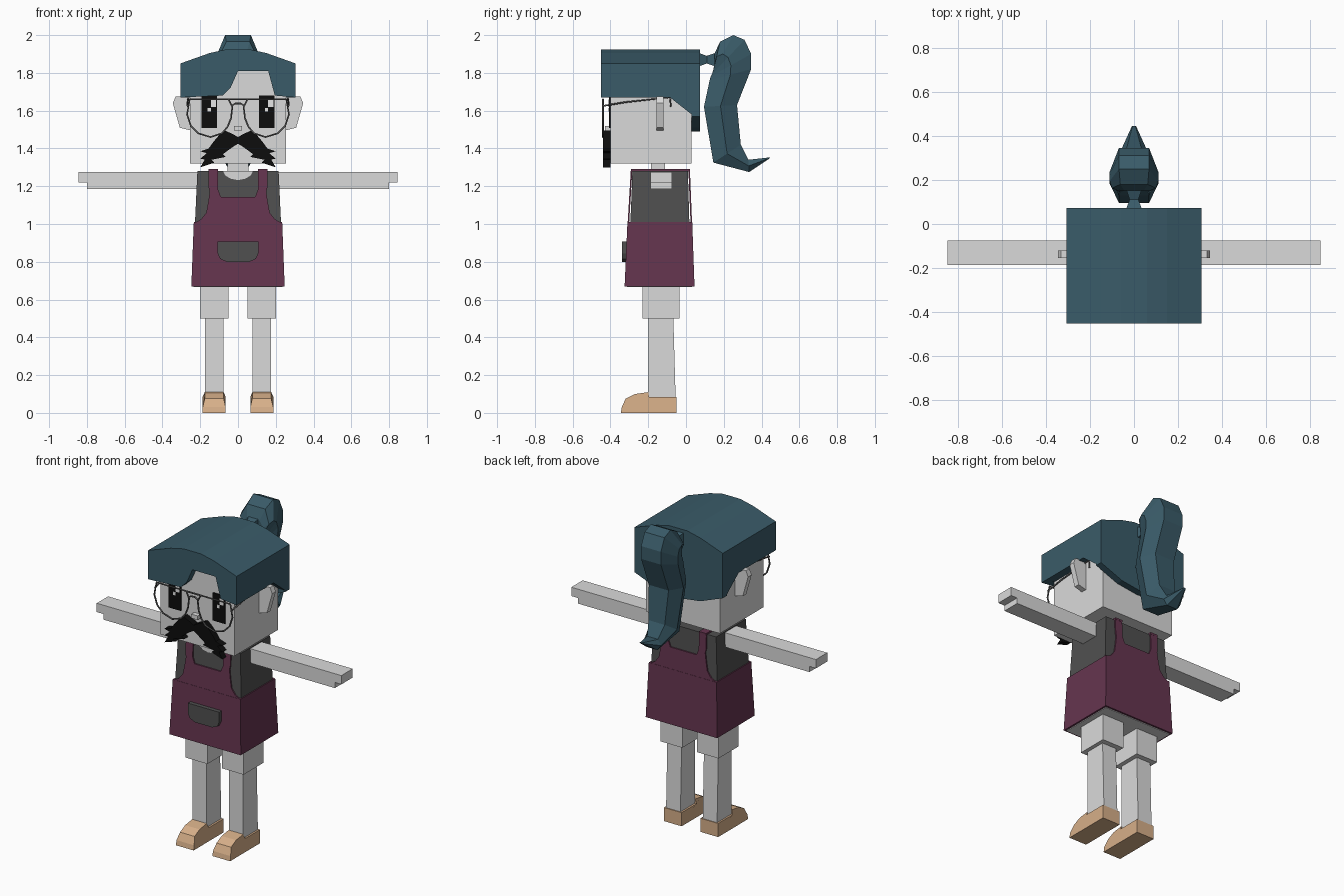
import bpy, bmesh

old = bpy.data.objects.get("Cube")
if old:
    bpy.data.objects.remove(old)


def material(name, r, g, b):
    m = bpy.data.materials.new(name)
    m.use_nodes = True
    m.diffuse_color = (r, g, b, 1)
    m.node_tree.nodes["Principled BSDF"].inputs["Base Color"].default_value = (r, g, b, 1)
    return m


SKIN = material("pale grey", .7, .7, .7)
HAIR = material("dark teal", .042, .105, .14)
APRON = material("plum", .13, .035, .078)
SHIRT = material("charcoal", .08, .08, .08)
SHOE = material("tan", .68, .43, .25)
BLACK = material("black", .004, .004, .004)
FRAME = material("frame grey", .1, .1, .1)
WHITE = material("white", .9, .9, .9)


def loft(name, rings, mat):
    """Skin a list of equal rings and cap both ends."""
    bm = bmesh.new()
    loops = [[bm.verts.new(p) for p in ring] for ring in rings]
    n = len(loops[0])
    for a, b in zip(loops, loops[1:]):
        for i in range(n):
            j = (i + 1) % n
            bm.faces.new((a[i], a[j], b[j], b[i]))
    bm.faces.new(loops[0][::-1])
    bm.faces.new(loops[-1])
    bmesh.ops.recalc_face_normals(bm, faces=bm.faces)
    me = bpy.data.meshes.new(name)
    bm.to_mesh(me)
    bm.free()
    me.materials.append(mat)
    ob = bpy.data.objects.new(name, me)
    bpy.context.collection.objects.link(ob)
    return ob


def prism_y(name, pts, y0, y1, mat, lean=lambda z: 0):
    """Extrude an x,z outline along y; lean shifts y by height."""
    return loft(name, [[(x, y + lean(z), z) for x, z in pts] for y in (y0, y1)], mat)


def prism_x(name, pts, x0, x1, mat):
    return loft(name, [[(x, y, z) for y, z in pts] for x in (x0, x1)], mat)


def block(name, low, high, z0, z1, mat):
    """Box whose bottom and top rectangles (x0, x1, y0, y1) may differ."""
    rings = [[(r[0], r[2], z), (r[1], r[2], z), (r[1], r[3], z), (r[0], r[3], z)]
             for r, z in ((low, z0), (high, z1))]
    return loft(name, rings, mat)


def box(name, x0, x1, y0, y1, z0, z1, mat):
    return block(name, (x0, x1, y0, y1), (x0, x1, y0, y1), z0, z1, mat)


def mirrored(half):
    """Complete a right-hand outline with its reflection."""
    return half + [(-x, z) for x, z in reversed(half) if x != 0]


def wire(name, pts, cyclic=False):
    cu = bpy.data.curves.new(name, "CURVE")
    cu.dimensions = "3D"
    cu.bevel_depth = .005
    cu.bevel_resolution = 1
    sp = cu.splines.new("POLY")
    sp.points.add(len(pts) - 1)
    for p, co in zip(sp.points, pts):
        p.co = (*co, 1)
    sp.use_cyclic_u = cyclic
    cu.materials.append(FRAME)
    bpy.context.collection.objects.link(bpy.data.objects.new(name, cu))


# Head, nose and neck
box("head", -.255, .255, -.4, .03, 1.32, 1.82, SKIN)
box("nose", -.022, .022, -.43, -.4, 1.495, 1.52, SKIN)
box("neck", -.055, .055, -.185, -.11, 1.26, 1.33, SKIN)

# Hair cap: arched crown, notched fringe, sides and back
arch = [(.305, 1.85), (.15, 1.905), (.06, 1.925), (-.06, 1.925), (-.15, 1.905), (-.305, 1.85)]
prism_y("hair_crown", [(-.305, 1.81), (.305, 1.81)] + arch, -.4, .03, HAIR)
fringe = [(-.305, 1.67), (-.08, 1.68), (-.04, 1.72), (0, 1.81), (.16, 1.81), (.195, 1.68), (.305, 1.67)]
prism_y("hair_fringe", fringe + arch, -.45, -.4, HAIR)
nape = [(-.305, 1.57), (-.15, 1.51), (0, 1.49), (.15, 1.51), (.305, 1.57)]
prism_y("hair_back", nape + arch, .03, .073, HAIR)
side_hair = [(-.4, 1.67), (-.085, 1.67), (.03, 1.58), (.03, 1.81), (-.4, 1.81)]

# Ponytail: pinched tie, then six-sided rings (inner y,z, outer y,z, half width)
tie = [(.07, .035), (.11, .02), (.155, .035)]
loft("hair_tie", [[(-r, y, 1.87 - r), (r, y, 1.87 - r), (r, y, 1.87 + r), (-r, y, 1.87 + r)]
                  for y, r in tie], HAIR)
tail = [(.15, 1.82, .15, 1.90, .07), (.145, 1.81, .18, 1.965, .1), (.14, 1.8, .25, 2, .11),
        (.135, 1.79, .31, 1.975, .11), (.13, 1.78, .345, 1.9, .11), (.125, 1.76, .345, 1.82, .11),
        (.095, 1.62, .27, 1.63, .11), (.145, 1.325, .29, 1.42, .09),
        (.335, 1.275, .33, 1.34, .06), (.44, 1.345, .445, 1.353, .01)]
rings = []
for y0, z0, y1, z1, w in tail:
    ym, zm = (y0 + y1) / 2, (z0 + z1) / 2
    v = .62 * w
    rings.append([(-v, y0, z0), (v, y0, z0), (w, ym, zm), (v, y1, z1), (-v, y1, z1), (-w, ym, zm)])
loft("ponytail", rings, HAIR)

# Moustache with ragged tips
whisker = [(0, 1.46), (.025, 1.475), (.07, 1.495), (.1, 1.47), (.13, 1.435), (.155, 1.4), (.2, 1.385),
           (.165, 1.375), (.2, 1.345), (.175, 1.342), (.2, 1.3), (.125, 1.325), (.14, 1.34),
           (.065, 1.355), (.08, 1.37), (.025, 1.41), (0, 1.425)]

ear = [(.25, 1.675), (.33, 1.675), (.345, 1.64), (.308, 1.51), (.25, 1.495)]
lens = [(.255, 1.66), (.05, 1.66), (.03, 1.62), (.037, 1.56), (.055, 1.515), (.085, 1.48),
        (.145, 1.46), (.21, 1.48), (.25, 1.52), (.27, 1.58)]
arm = [(.21, 1.185), (.8, 1.185), (.8, 1.22), (.845, 1.22), (.845, 1.275), (.21, 1.275)]
shoe_side = [(-.05, 0), (-.05, .085), (-.195, .085), (-.2, .11), (-.27, .1), (-.32, .075),
             (-.34, .03), (-.345, 0)]

for s, tag in ((1, "left"), (-1, "right")):
    def flip(pts):
        return [(s * x, z) for x, z in pts]

    def span(a, b):
        return sorted((s * a, s * b))

    # Head details
    prism_x(tag + "_side_hair", side_hair, *span(.25, .305), HAIR)
    prism_y(tag + "_ear", flip(ear), -.155, -.12, SKIN)
    prism_y(tag + "_moustache", flip(whisker), -.44, -.4, BLACK)
    e = s * .152
    box(tag + "_eye", e - .042, e + .042, -.407, -.399, 1.507, 1.68, BLACK)
    box(tag + "_eye_glint", e + .008, e + .035, -.41, -.406, 1.62, 1.66, WHITE)
    box(tag + "_eye_spark", e - .01, e + .008, -.41, -.406, 1.595, 1.615, WHITE)

    # Glasses
    wire(tag + "_lens_rim", [(s * x, -.44, z) for x, z in lens], True)
    wire(tag + "_temple", [(s * .267, -.44, 1.625), (s * .267, -.32, 1.645),
                           (s * .262, -.085, 1.67), (s * .262, -.08, 1.62)])

    # Limbs
    prism_y(tag + "_arm", flip(arm), -.187, -.075, SKIN)
    box(tag + "_upper_leg", *span(.05, .2), -.23, -.035, .5, .68, SKIN)
    x0, x1 = span(.077, .176)
    block(tag + "_lower_leg", (x0, x1, -.2, -.055), (x0, x1, -.2, -.067), .08, .5, SKIN)

    # Shoe with a narrowed instep
    shoe = prism_x(tag + "_shoe", shoe_side, *span(.065, .187), SHOE)
    for v in shoe.data.vertices:
        if v.co.z > .07 and v.co.y < -.196:
            v.co.x = s * .126 + (v.co.x - s * .126) * .82

    # Apron strap over the shoulder
    box(tag + "_strap_top", *span(.105, .155), -.292, .022, 1.278, 1.29, APRON)

wire("glasses_bridge_top", [(-.05, -.44, 1.66), (.05, -.44, 1.66)])
wire("glasses_bridge", [(-.035, -.44, 1.625), (-.015, -.44, 1.638), (.015, -.44, 1.638), (.035, -.44, 1.625)])

# Shirt and scooped neckline
block("shirt", (-.228, .228, -.295, .018), (-.215, .215, -.283, .01), 1.0, 1.28, SHIRT)
scoop = mirrored([(0, 1.232), (.04, 1.24), (.068, 1.258), (.08, 1.281)])
prism_y("neckline", scoop, -.291, -.283, SKIN)

# Apron skirt, underside, bibs and pocket
block("apron_skirt", (-.247, .247, -.325, .045), (-.234, .234, -.31, .033), .67, 1.01, APRON)
box("underside", -.235, .235, -.313, .033, .666, .672, SKIN)
bib = mirrored([(.234, 1.005), (.195, 1.025), (.168, 1.06), (.157, 1.12), (.15, 1.17), (.155, 1.19),
                (.155, 1.288), (.105, 1.288), (.105, 1.18), (.09, 1.142)])
prism_y("front_bib", bib, -.309, -.301, APRON, lambda z: (z - 1.005) * .06)
prism_y("back_bib", bib, .024, .032, APRON, lambda z: (1.005 - z) * .04)
pocket = mirrored([(.108, .907), (.108, .845), (.095, .815), (.06, .8)])
prism_y("pocket", pocket, -.34, -.31, SHIRT)

# Turn the wire frames into meshes
bpy.ops.object.select_all(action="DESELECT")
for ob in bpy.context.scene.objects:
    if ob.type == "CURVE":
        ob.select_set(True)
        bpy.context.view_layer.objects.active = ob
bpy.ops.object.convert(target="MESH")
